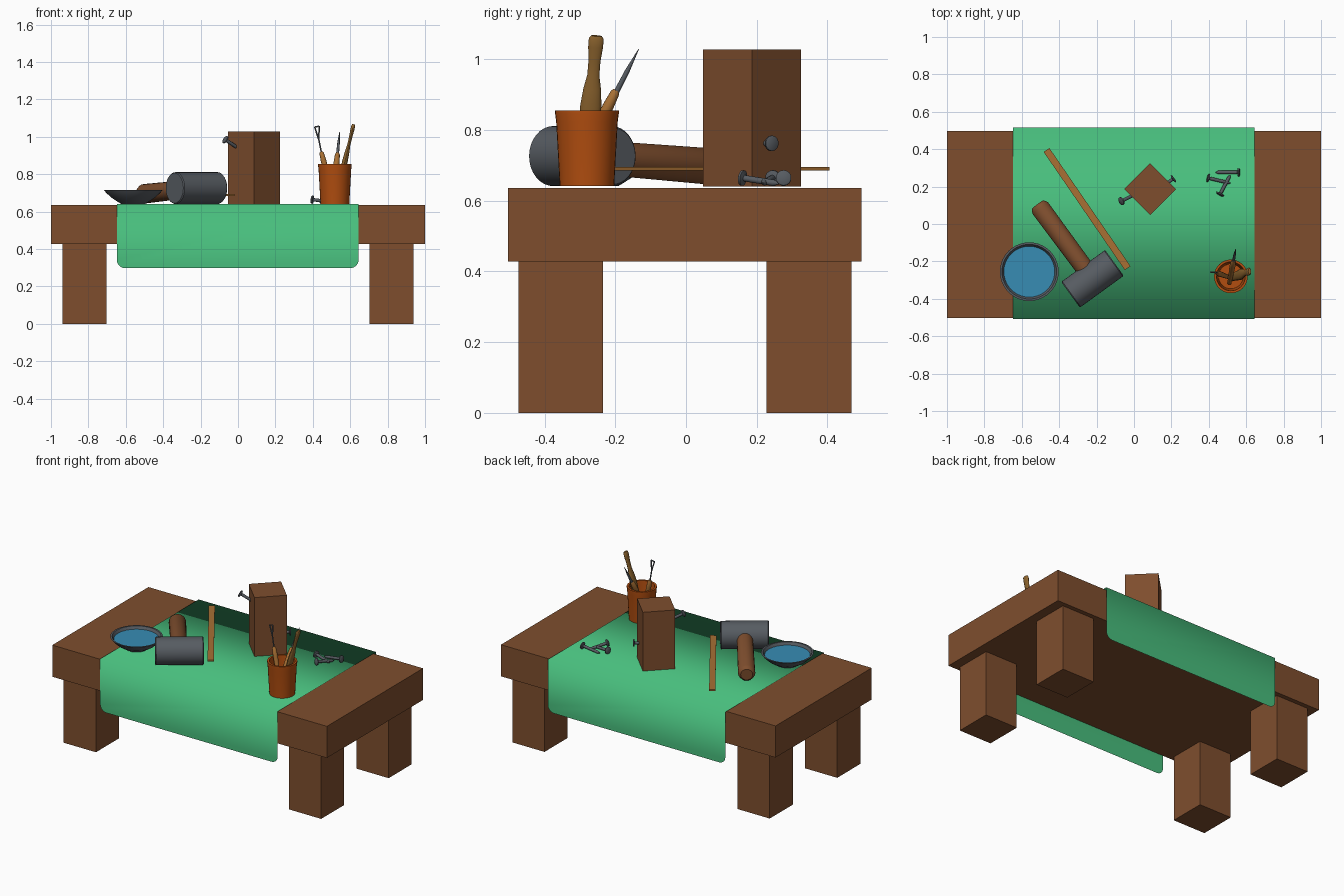
import bpy, bmesh, math
from mathutils import Vector

if "Cube" in bpy.data.objects:
    bpy.data.objects.remove(bpy.data.objects["Cube"])

def mat(name, r, g, b):
    m = bpy.data.materials.new(name)
    m.diffuse_color = (r, g, b, 1)
    m.use_nodes = True
    m.node_tree.nodes["Principled BSDF"].inputs["Base Color"].default_value = m.diffuse_color
    return m

WOOD = mat("brown wood", 0.210, 0.076, 0.027)
CLOTH = mat("green cloth", 0.065, 0.515, 0.205)
METAL = mat("grey metal", 0.095, 0.107, 0.122)
WATER = mat("blue water", 0.038, 0.262, 0.456)
CLAY = mat("orange clay", 0.445, 0.076, 0.005)
PALE = mat("pale wood", 0.392, 0.162, 0.034)
OLIVE = mat("golden wood", 0.270, 0.130, 0.028)

def make(name, verts, faces, m, smooth=None):
    me = bpy.data.meshes.new(name)
    me.from_pydata([tuple(v) for v in verts], [], faces)
    bm = bmesh.new()
    bm.from_mesh(me)
    bmesh.ops.recalc_face_normals(bm, faces=bm.faces)
    bm.to_mesh(me)
    bm.free()
    me.materials.append(m)
    ob = bpy.data.objects.new(name, me)
    bpy.context.collection.objects.link(ob)
    if smooth is not None:
        bpy.ops.object.select_all(action='DESELECT')
        ob.select_set(True)
        bpy.context.view_layer.objects.active = ob
        bpy.ops.object.shade_smooth_by_angle(angle=math.radians(smooth))
    return ob

def box(name, centre, size, m, angle=0):
    c, s = math.cos(math.radians(angle)), math.sin(math.radians(angle))
    vs = []
    for z in (-.5, .5):
        for x, y in ((-.5, -.5), (.5, -.5), (.5, .5), (-.5, .5)):
            px, py = x * size[0], y * size[1]
            vs.append((centre[0] + c * px - s * py, centre[1] + s * px + c * py, centre[2] + z * size[2]))
    fs = [(3, 2, 1, 0), (4, 5, 6, 7)] + [(i, (i + 1) % 4, (i + 1) % 4 + 4, i + 4) for i in range(4)]
    return make(name, vs, fs, m)

def turned(name, start, end, profile, m, n=24, flat=1.0):
    """Sweep (distance fraction, radius) rings from start to end, capped; flat squashes the section along x."""
    a, b = Vector(start), Vector(end)
    d = (b - a).normalized()
    ref = Vector((0, 1, 0)) if abs(d.y) < 0.9 else Vector((0, 0, 1))
    u = d.cross(ref).normalized()
    v = d.cross(u)
    vs, fs = [], []
    for t, r in profile:
        for i in range(n):
            q = 2 * math.pi * i / n
            vs.append(a + (b - a) * t + u * math.cos(q) * r * flat + v * math.sin(q) * r)
    for k in range(len(profile) - 1):
        for i in range(n):
            j = (i + 1) % n
            fs.append((k * n + i, k * n + j, (k + 1) * n + j, (k + 1) * n + i))
    fs.append(tuple(reversed(range(n))))
    fs.append(tuple(range(len(vs) - n, len(vs))))
    return make(name, vs, fs, m, 40)

# Table
box("table_top", (0, -0.0035, 0.532), (2, 1.0, 0.208), WOOD)
for sx, side in ((-1, "left"), (1, "right")):
    for y, end in ((-0.354, "front"), (0.348, "back")):
        box(f"{end}_{side}_leg", (sx * 0.82, y, 0.214), (0.235, 0.24, 0.43), WOOD)

# Cloth: one thin sheet with rounded lower corners, softly shaded over the bends
xl, xr, zt, zb, rad = -0.648, 0.645, 0.641, 0.298, 0.045
drop = [(xl, zt)]
for cx, a0 in ((xl + rad, 180), (xr - rad, 270)):
    for i in range(6):
        q = math.radians(a0 + i * 18)
        drop.append((cx + rad * math.cos(q), zb + rad + rad * math.sin(q)))
drop.append((xr, zt))
n = len(drop)
cv = [(x, -0.508, z) for x, z in drop] + [(x, 0.516, z) for x, z in drop]
make("cloth", cv, [tuple(range(n)), tuple(reversed(range(n, 2 * n))), (0, n - 1, 2 * n - 1, n)], CLOTH, 180)

# Water bowl
turned("bowl", (-0.56, -0.255, 0.642), (-0.56, -0.255, 0.717),
       [(0, 0.065), (0.12, 0.08), (0.45, 0.118), (0.8, 0.146), (1, 0.157), (1, 0.146), (0.72, 0.134)], METAL, 40)
turned("bowl_water", (-0.56, -0.255, 0.690), (-0.56, -0.255, 0.700), [(0, 0.12), (1, 0.136)], WATER, 40)

# Mallet
hc, ax = Vector((-0.222, -0.293, 0.726)), Vector((math.cos(math.radians(36)), math.sin(math.radians(36)), 0))
turned("mallet_head", hc - ax * 0.145, hc + ax * 0.145,
       [(0, 0.080), (0.02, 0.085), (0.98, 0.085), (1, 0.080)], METAL, 32)
turned("mallet_handle", (-0.515, 0.104, 0.694), hc,
       [(0, 0.036), (0.02, 0.046), (0.05, 0.052), (1, 0.048)], WOOD, 24)

# Flat stick
box("measuring_stick", (-0.251, 0.08, 0.690), (0.766, 0.037, 0.010), PALE, -55.5)

# Upright block
box("wood_block", (0.086, 0.187, 0.834), (0.196, 0.196, 0.388), WOOD, 45)

# Nails: head position to tip
nails = [((-0.072, 0.120, 0.988), (0.03, 0.17, 0.92)), ((0.215, 0.245, 0.762), (0.12, 0.18, 0.762)),
         ((0.565, 0.276, 0.665), (0.435, 0.276, 0.648)), ((0.458, 0.155, 0.665), (0.515, 0.262, 0.648)),
         ((0.392, 0.247, 0.665), (0.515, 0.218, 0.650))]
for i, (h, t) in enumerate(nails):
    turned(f"nail_{i + 1}", h, t, [(0, 0.018), (0.02, 0.022), (0.07, 0.022), (0.1, 0.009), (0.88, 0.009), (1, 0.002)], METAL, 14)

# Clay pot with hollow inside
turned("pot", (0.518, -0.28, 0.642), (0.518, -0.28, 0.855),
       [(0, 0.077), (0.85, 0.087), (0.96, 0.090), (1, 0.090), (1, 0.077), (0.1, 0.066)], CLAY, 32)

# Tools in the pot
turned("paddle", (0.525, -0.285, 0.67), (0.618, -0.253, 1.066),
       [(0, 0.02), (0.3, 0.026), (0.5, 0.030), (0.62, 0.025), (0.72, 0.017), (0.82, 0.017), (0.92, 0.021), (0.98, 0.021), (1, 0.015)],
       OLIVE, 16, 0.5)
turned("pick_handle", (0.51, -0.315, 0.68), (0.532, -0.197, 0.912),
       [(0, 0.011), (0.8, 0.016), (0.97, 0.013), (1, 0.009)], PALE, 14)
turned("pick_spike", (0.532, -0.198, 0.905), (0.543, -0.134, 1.028), [(0, 0.008), (0.5, 0.007), (1, 0.001)], METAL, 10)
turned("loop_handle", (0.51, -0.285, 0.67), (0.445, -0.262, 0.920),
       [(0, 0.011), (0.8, 0.015), (0.97, 0.012), (1, 0.008)], PALE, 14)
loop = [(0.446, -0.262, 0.915), (0.432, -0.259, 0.985), (0.410, -0.257, 1.052), (0.434, -0.257, 1.057), (0.432, -0.259, 0.985)]
for i in range(4):
    turned(f"loop_wire_{i + 1}", loop[i], loop[i + 1], [(0, 0.004), (1, 0.004)], METAL, 8)
